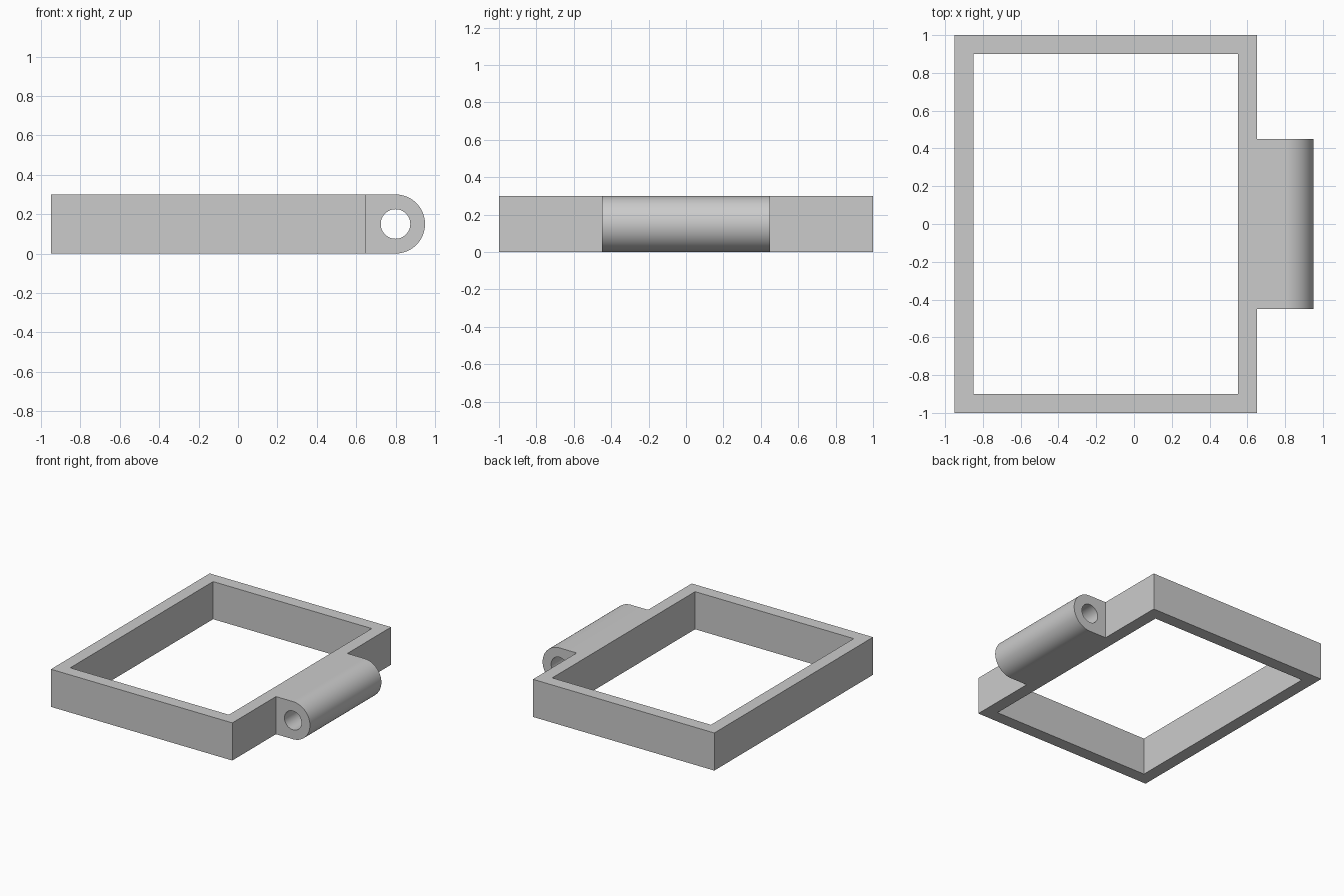
import bpy, bmesh
from math import pi, sin, cos
from mathutils import Vector

cube = bpy.data.objects.get("Cube")
if cube:
    bpy.data.objects.remove(cube, do_unlink=True)

HEIGHT = 0.3
R = HEIGHT / 2          # lug radius
HOLE = 0.075            # pin hole radius
PIN_X = 0.8             # pin axis

grey = bpy.data.materials.new("plain grey")
grey.use_nodes = True
colour = (0.6, 0.6, 0.6, 1)
grey.diffuse_color = colour
grey.node_tree.nodes["Principled BSDF"].inputs["Base Color"].default_value = colour


def rectangle(x0, x1, y):
    return [Vector(p) for p in ((x0, -y, 0), (x1, -y, 0), (x1, y, 0), (x0, y, 0))]


def arc(radius, start, sweep, steps, y):
    angles = [start + sweep * i / steps for i in range(steps + 1)]
    return [Vector((PIN_X + radius * cos(a), y, R + radius * sin(a))) for a in angles]


def extruded(name, outlines, direction):
    """Fill the outer outline minus the inner one and extrude it to a solid."""
    bm = bmesh.new()
    edges = []
    for outline in outlines:
        verts = [bm.verts.new(p) for p in outline]
        edges += [bm.edges.new((a, b)) for a, b in zip(verts, verts[1:] + verts[:1])]
    bmesh.ops.triangle_fill(bm, edges=edges, use_beauty=True)
    grown = bmesh.ops.extrude_face_region(bm, geom=bm.faces[:], use_keep_orig=True)
    moved = [g for g in grown["geom"] if isinstance(g, bmesh.types.BMVert)]
    bmesh.ops.translate(bm, verts=moved, vec=direction)
    bmesh.ops.recalc_face_normals(bm, faces=bm.faces[:])
    mesh = bpy.data.meshes.new(name)
    bm.to_mesh(mesh)
    bm.free()
    mesh.materials.append(grey)
    obj = bpy.data.objects.new(name, mesh)
    bpy.context.collection.objects.link(obj)
    return obj


# Rectangular frame
frame = extruded("hinged_frame",
                 [rectangle(-0.95, 0.65, 1.0), rectangle(-0.85, 0.55, 0.9)],
                 (0, 0, HEIGHT))

# Hinge lug: rounded end, pin hole, root sunk into the frame wall
y0 = -0.45
root = [Vector((0.6, y0, HEIGHT)), Vector((0.6, y0, 0))]
lug = extruded("hinge_lug",
               [arc(R, -pi / 2, pi, 32, y0) + root,
                arc(HOLE, 0, 2 * pi, 48, y0)[:-1]],
               (0, -2 * y0, 0))

# Merge the lug into the frame
join = frame.modifiers.new("join_lug", 'BOOLEAN')
join.operation = 'UNION'
join.solver = 'EXACT'
join.object = lug
bpy.context.view_layer.objects.active = frame
bpy.ops.object.select_all(action='DESELECT')
frame.select_set(True)
bpy.ops.object.modifier_apply(modifier=join.name)
bpy.data.objects.remove(lug, do_unlink=True)
bpy.ops.object.shade_smooth_by_angle(angle=pi / 6)
